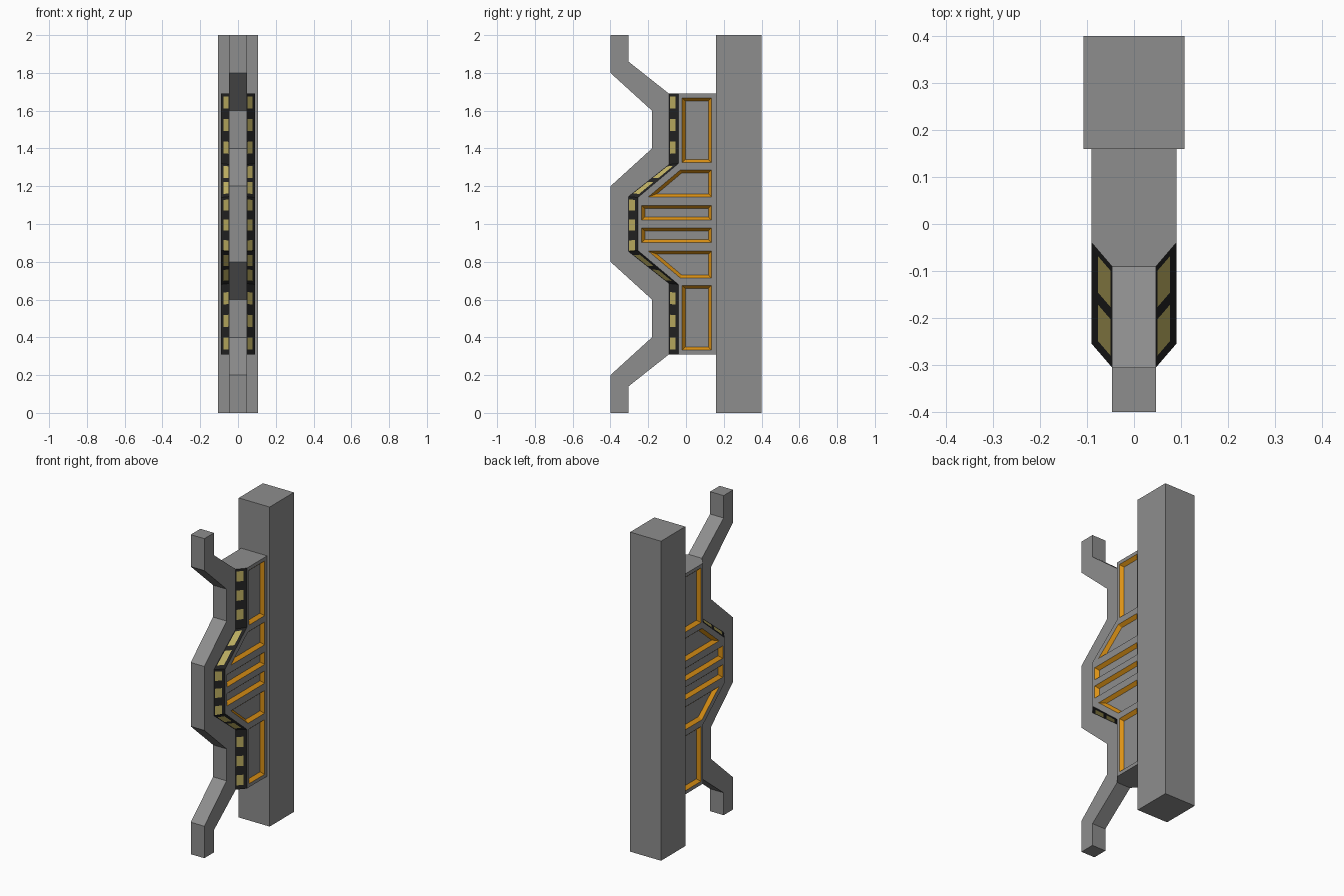
import bpy, bmesh
from mathutils import Vector

if "Cube" in bpy.data.objects:
    bpy.data.objects.remove(bpy.data.objects["Cube"])


def mat(name, rgb):
    m = bpy.data.materials.new(name)
    m.diffuse_color = (*rgb, 1)
    m.use_nodes = True
    m.node_tree.nodes["Principled BSDF"].inputs["Base Color"].default_value = m.diffuse_color
    return m


GREY = mat("grey_metal", (0.27, 0.27, 0.27))
ORANGE = mat("orange_trim", (0.72, 0.29, 0.008))
BLACK = mat("hazard_black", (0.018, 0.018, 0.018))
YELLOW = mat("hazard_yellow", (0.55, 0.46, 0.13))


def finish(bm, name, mats, mirror=False):
    me = bpy.data.meshes.new(name)
    bm.to_mesh(me)
    bm.free()
    for m in mats:
        me.materials.append(m)
    ob = bpy.data.objects.new(name, me)
    bpy.context.collection.objects.link(ob)
    if mirror:
        ob.modifiers.new("mirror", 'MIRROR').use_axis[0] = True
    return ob


def extrude_yz(name, pts, half):
    """Solid with a side profile in y, z and half width in x."""
    bm = bmesh.new()
    f = bm.faces.new([bm.verts.new((-half, y, z)) for y, z in pts])
    r = bmesh.ops.extrude_face_region(bm, geom=[f])
    bmesh.ops.translate(bm, vec=(2 * half, 0, 0),
                        verts=[v for v in r["geom"] if isinstance(v, bmesh.types.BMVert)])
    bmesh.ops.recalc_face_normals(bm, faces=bm.faces)
    return finish(bm, name, [GREY])


def mirror_z(pts):
    """Add the copy mirrored about z = 1."""
    return pts + [(y, 2 - z) for y, z in reversed(pts)]


# back column
extrude_yz("back_column", [(0.16, 0), (0.40, 0), (0.40, 2), (0.16, 2)], 0.107)

# zigzag front rail
front = mirror_z([(-0.4, 0), (-0.4, 0.2), (-0.18, 0.4), (-0.18, 0.6), (-0.4, 0.8)])
rear = mirror_z([(-0.305, 0), (-0.305, 0.14), (-0.09, 0.31), (-0.09, 0.685), (-0.305, 0.855)])
extrude_yz("front_rail", front + rear[::-1], 0.047)

# edges of the chamfer between rail and body, bottom to top
XI, XO, BACK = 0.047, 0.09, 0.16
inner = mirror_z([(-0.09, 0.31), (-0.09, 0.685), (-0.305, 0.855)])
outer = mirror_z([(-0.04, 0.31), (-0.04, 0.68), (-0.255, 0.86)])


def inset(pts, w):
    """Move every edge of a counter-clockwise outline inward by w."""
    out = []
    n = len(pts)
    for i in range(n):
        p = Vector(pts[i])
        a = (p - Vector(pts[i - 1])).normalized()
        b = (Vector(pts[(i + 1) % n]) - p).normalized()
        na, nb = Vector((-a.y, a.x)), Vector((-b.y, b.x))
        out.append(p + (na + nb) * w / (1 + na.dot(nb)))
    return out


# side panel outlines, upper half then mirrored
upper = [
    [(-0.02, 1.325), (0.135, 1.325), (0.135, 1.668), (-0.02, 1.668)],
    [(-0.20, 1.143), (0.135, 1.143), (0.135, 1.286), (-0.03, 1.286)],
    [(-0.235, 1.02), (0.135, 1.02), (0.135, 1.098), (-0.235, 1.098)],
]
panels = upper + [[(y, 2 - z) for y, z in reversed(p)] for p in upper]

# body half: side wall with recessed panels and orange sloping trim
bm = bmesh.new()


def loop(pts, x):
    return [bm.verts.new((x, p[0], p[1])) for p in pts]


def ring_edges(vs):
    return [bm.edges.new((vs[i - 1], vs[i])) for i in range(len(vs))]


edges = ring_edges(loop(outer + [(BACK, 1.69), (BACK, 0.31)], XO))
rims = [loop(p, XO) for p in panels]
for r in rims:
    edges += ring_edges(r)
bmesh.ops.triangle_fill(bm, use_beauty=True, use_dissolve=False, edges=edges, normal=(1, 0, 0))
for p, rim in zip(panels, rims):
    low = loop(inset(p, 0.017), XO - 0.02)
    bm.faces.new(low)
    for i in range(len(p)):
        bm.faces.new((rim[i - 1], rim[i], low[i], low[i - 1])).material_index = 1
bm.normal_update()
for f in bm.faces:
    if f.normal.x < 0:
        f.normal_flip()
# body end caps
for z, up in ((0.31, -1), (1.69, 1)):
    cap = [(0, -0.09), (XI, -0.09), (XO, -0.04), (XO, BACK), (0, BACK)]
    f = bm.faces.new([bm.verts.new((x, y, z)) for x, y in cap])
    f.normal_update()
    if f.normal.z * up < 0:
        f.normal_flip()
finish(bm, "panelled_body", [GREY, ORANGE], True)

# hazard striped chamfer: yellow blocks by fraction along each segment, top to bottom
stripes = [
    [(.04, .21), (.36, .53), (.68, .85)],
    [(.06, .42), (.54, .90)],
    [(.05, .25), (.42, .62), (.80, .99)],
    [(.12, .45), (.57, .90)],
    [(.12, .29), (.44, .61), (.76, .93)],
]
pin = [Vector((XI, y, z)) for y, z in reversed(inner)]
pout = [Vector((XO, y, z)) for y, z in reversed(outer)]
bm = bmesh.new()
for s, blocks in enumerate(stripes):
    cuts = [0] + [c for b in blocks for c in b] + [1]
    for k in range(len(cuts) - 1):
        for t0, t1 in ((0, .08), (.08, .7), (.7, 1)):
            corners = []
            for c, t in ((cuts[k], t0), (cuts[k], t1), (cuts[k + 1], t1), (cuts[k + 1], t0)):
                a = pin[s].lerp(pin[s + 1], c)
                b = pout[s].lerp(pout[s + 1], c)
                corners.append(bm.verts.new(a.lerp(b, t)))
            f = bm.faces.new(corners)
            f.normal_update()
            if f.normal.x < 0:
                f.normal_flip()
            f.material_index = int(k % 2 == 1 and t0 == .08)
bmesh.ops.remove_doubles(bm, verts=bm.verts, dist=1e-5)
finish(bm, "hazard_strip", [BLACK, YELLOW], True)
